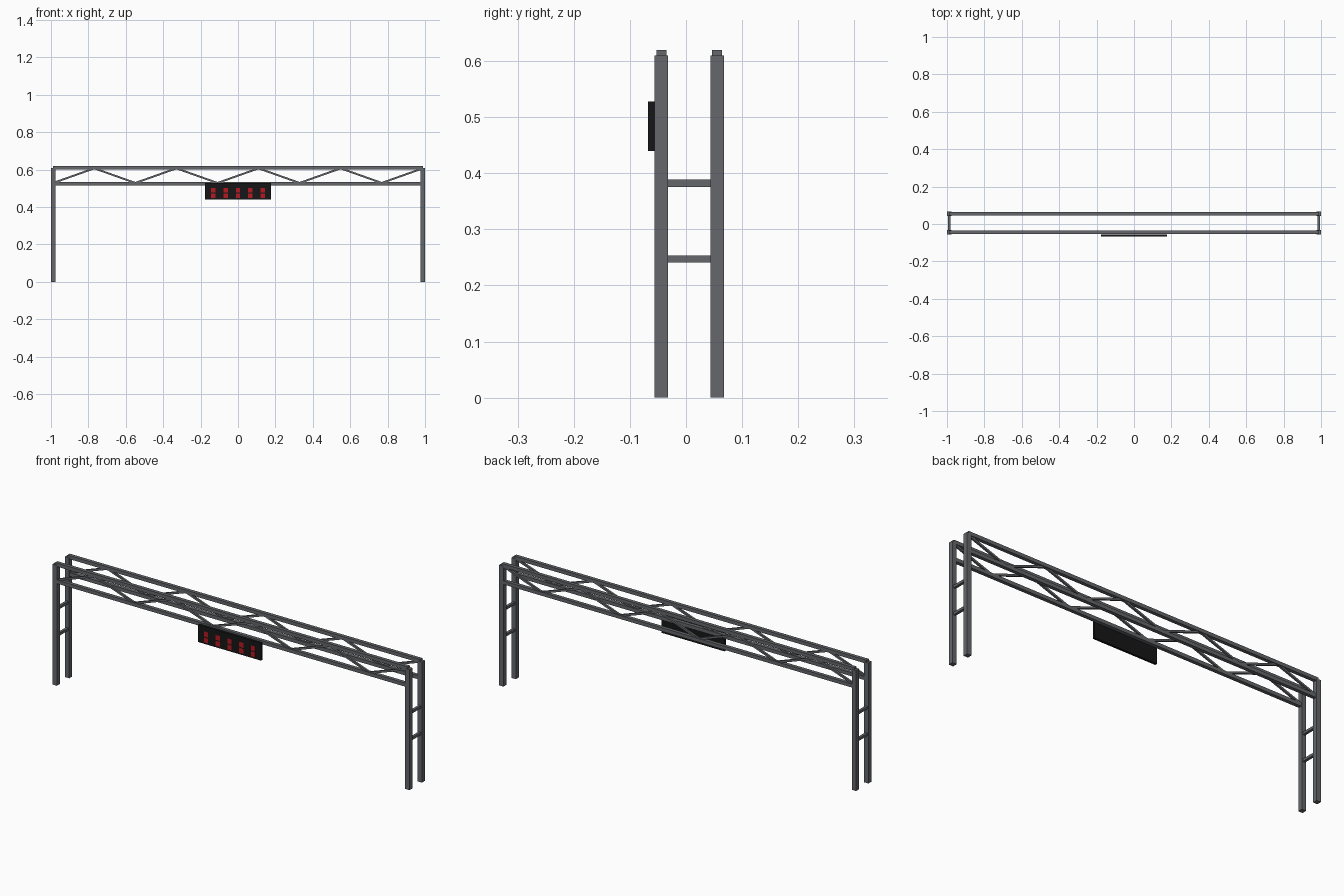
import bpy
import math
from mathutils import Vector

if "Cube" in bpy.data.objects:
    bpy.data.objects.remove(bpy.data.objects["Cube"])


def material(name, color):
    m = bpy.data.materials.new(name)
    m.diffuse_color = color
    m.use_nodes = True
    m.node_tree.nodes["Principled BSDF"].inputs["Base Color"].default_value = m.diffuse_color
    return m


STEEL = material("steel_grey", (0.13, 0.135, 0.145, 1))
BLACK = material("display_black", (0.008, 0.008, 0.009, 1))
RED = material("display_red", (0.45, 0.01, 0.015, 1))


def box(name, center, size, mat, tilt=0.0):
    """Box of given size, rotated about y by tilt."""
    bpy.ops.mesh.primitive_cube_add(size=1, location=center)
    ob = bpy.context.object
    ob.name = name
    ob.scale = size
    ob.rotation_euler.y = tilt
    ob.data.materials.append(mat)
    return ob


def brace(name, a, b, width):
    """Square bar between two points sharing the same y."""
    a, b = Vector(a), Vector(b)
    d = b - a
    return box(name, (a + b) / 2, (d.length, width, width), STEEL,
               -math.atan2(d.z, d.x))


POST_X, POST_H, POST_W = 0.988, 0.61, 0.024
TOP_Z, LOW_Z, CHORD = 0.611, 0.525, 0.018
FRAMES = {"front": -0.044, "back": 0.0555}
BAYS = 9

for side, y in FRAMES.items():
    # Posts
    for end, s in (("left", -1), ("right", 1)):
        box(f"{side}_{end}_post", (s * POST_X, y, POST_H / 2),
            (POST_W, POST_W, POST_H), STEEL)
    # Horizontal chords
    for level, z in (("top", TOP_Z), ("bottom", LOW_Z)):
        box(f"{side}_{level}_chord", (0, y, z),
            (2 * POST_X, CHORD, CHORD), STEEL)
    # Zigzag bracing
    step = 2 * POST_X / BAYS
    nodes = [(-POST_X + i * step, y, TOP_Z - 0.004 if i % 2 else LOW_Z + 0.004)
             for i in range(BAYS + 1)]
    for i in range(BAYS):
        brace(f"{side}_brace_{i + 1}", nodes[i], nodes[i + 1], 0.01)

# Rungs joining the front and back posts
y0, y1 = FRAMES.values()
for end, s in (("left", -1), ("right", 1)):
    for i, z in enumerate((0.247, 0.382)):
        box(f"{end}_rung_{i + 1}", (s * POST_X, (y0 + y1) / 2, z),
            (0.013, y1 - y0, 0.013), STEEL)

# Hanging display board with red light blocks
box("display_board", (0, -0.0615, 0.484), (0.352, 0.012, 0.088), BLACK)
for col in range(5):
    for row, z in enumerate((0.4605, 0.4905)):
        box(f"display_light_{col + 1}_{row + 1}",
            ((col - 2) * 0.066, -0.067, z), (0.024, 0.002, 0.025), RED)
